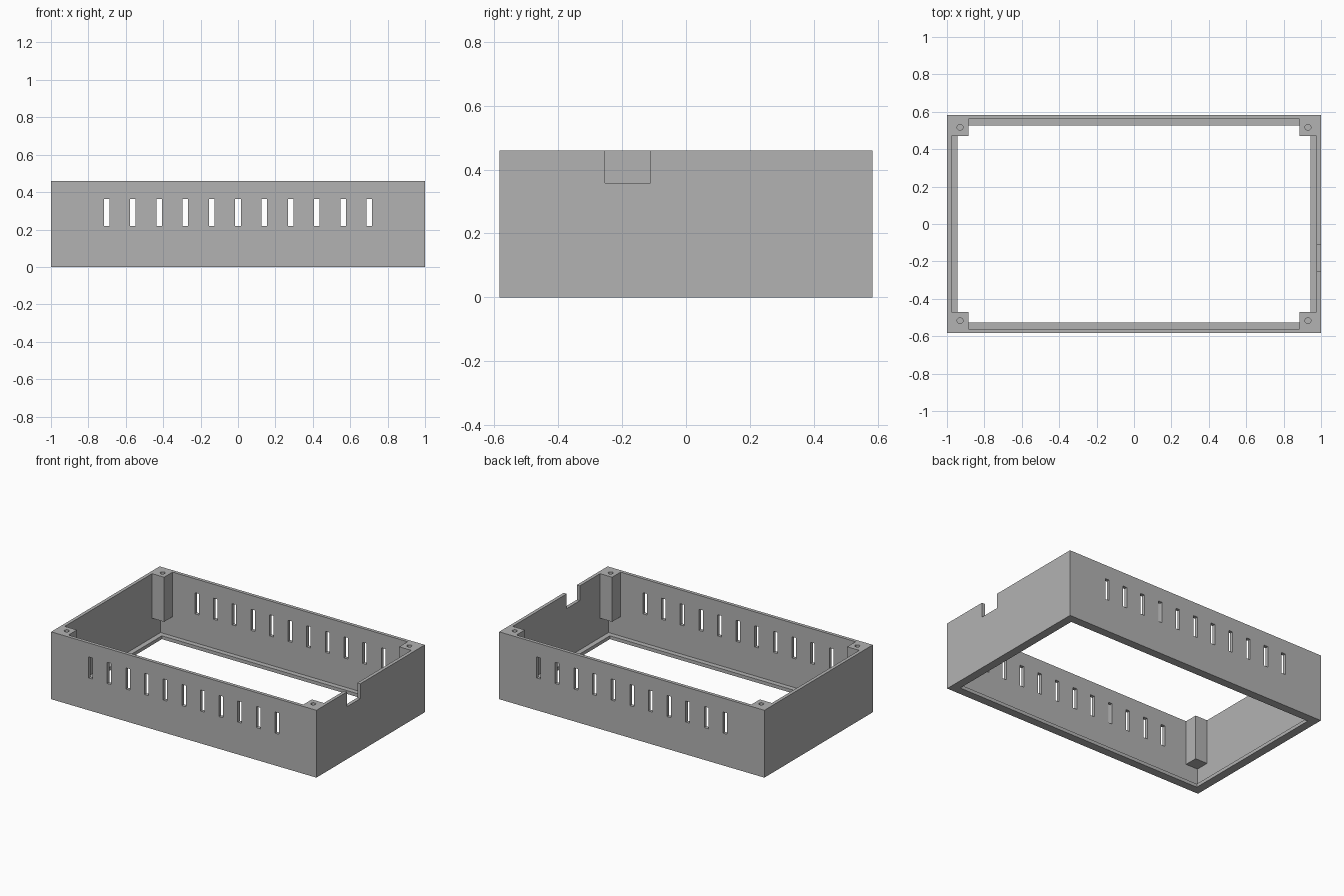
import bpy

if "Cube" in bpy.data.objects:
    bpy.data.objects.remove(bpy.data.objects["Cube"], do_unlink=True)

# Overall sizes
HX, HY, H = 1.0, 0.584, 0.459
WALL, LEDGE, POST = 0.023, 0.057, 0.114
POST_BOTTOM = 0.155

grey = bpy.data.materials.new("plain_grey")
grey.use_nodes = True
colour = (0.45, 0.45, 0.45, 1)
grey.diffuse_color = colour
grey.node_tree.nodes["Principled BSDF"].inputs["Base Color"].default_value = colour


def box(name, x0, x1, y0, y1, z0, z1):
    bpy.ops.mesh.primitive_cube_add(size=1, location=((x0 + x1) / 2, (y0 + y1) / 2, (z0 + z1) / 2))
    ob = bpy.context.object
    ob.name = name
    ob.scale = (x1 - x0, y1 - y0, z1 - z0)
    bpy.ops.object.transform_apply(location=True, rotation=False, scale=True)
    ob.data.materials.append(grey)
    return ob


def combine(target, tool, operation):
    """Apply a boolean to the target and discard the tool."""
    mod = target.modifiers.new(operation.title(), 'BOOLEAN')
    mod.operation = operation
    mod.solver = 'EXACT'
    mod.object = tool
    bpy.context.view_layer.objects.active = target
    bpy.ops.object.modifier_apply(modifier=mod.name)
    bpy.data.objects.remove(tool, do_unlink=True)


# Open case: solid block, hollowed, with a large opening in the floor
case = box("case_body", -HX, HX, -HY, HY, 0, H)
ix, iy = HX - WALL, HY - WALL
combine(case, box("cavity", -ix, ix, -iy, iy, WALL, H + 0.1), 'DIFFERENCE')
ox, oy = HX - LEDGE, HY - LEDGE
combine(case, box("floor_opening", -ox, ox, -oy, oy, -0.1, 0.1), 'DIFFERENCE')

# Hanging corner posts, each with a blind screw hole
overlap = WALL / 2
for sx in (-1, 1):
    for sy in (-1, 1):
        xs = sorted((sx * (HX - POST), sx * (HX - overlap)))
        ys = sorted((sy * (HY - POST), sy * (HY - overlap)))
        combine(case, box("corner_post", *xs, *ys, POST_BOTTOM, H), 'UNION')
        bpy.ops.mesh.primitive_cylinder_add(
            vertices=24, radius=0.016, depth=0.4,
            location=(sx * (HX - 0.07), sy * (HY - 0.067), H))
        hole = bpy.context.object
        hole.data.materials.append(grey)
        combine(case, hole, 'DIFFERENCE')

# Row of ventilation slots through the front and back walls
for i in range(-5, 6):
    x = i * 0.1405
    combine(case, box("vent_slot", x - 0.015, x + 0.015, -1, 1, 0.22, 0.364), 'DIFFERENCE')

# Cable notch in the top edge of the left wall
combine(case, box("cable_notch", HX - 0.05, HX + 0.1, -0.253, -0.111, 0.358, H + 0.1), 'DIFFERENCE')

# One material slot, flat faces
case.data.materials.clear()
case.data.materials.append(grey)
for poly in case.data.polygons:
    poly.material_index = 0
    poly.use_smooth = False
